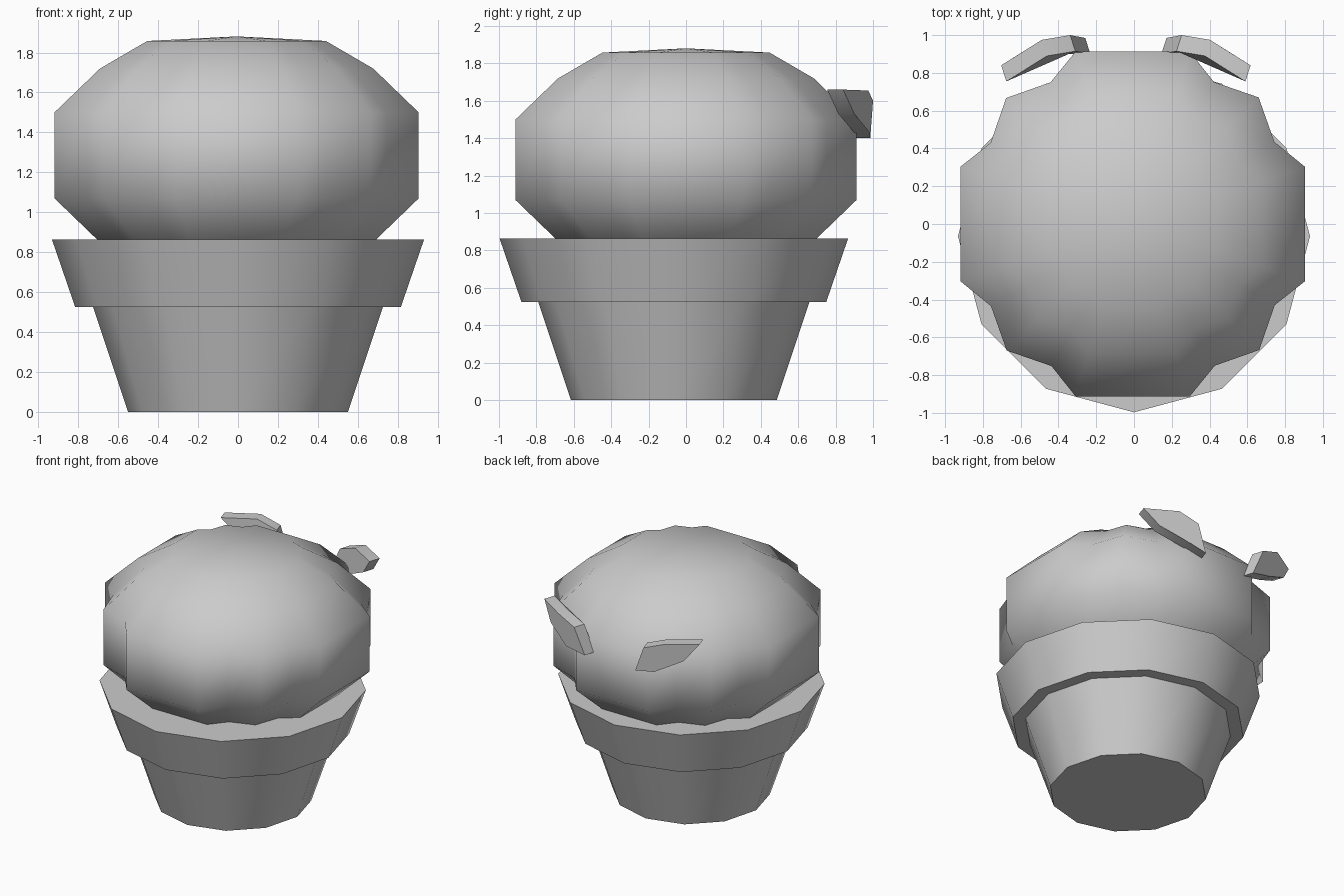
import bpy, bmesh, math
from mathutils import Vector

if "Cube" in bpy.data.objects:
    bpy.data.objects.remove(bpy.data.objects["Cube"])

grey = bpy.data.materials.new("light_grey")
grey.use_nodes = True
grey.diffuse_color = (0.6, 0.6, 0.6, 1)
grey.node_tree.nodes["Principled BSDF"].inputs["Base Color"].default_value = (0.6, 0.6, 0.6, 1)


def loft(name, rings, location=(0, 0, 0), angle=None):
    """Skin a list of equally long point rings and cap both ends."""
    bm = bmesh.new()
    loops = [[bm.verts.new(p) for p in ring] for ring in rings]
    n = len(loops[0])
    for a, b in zip(loops, loops[1:]):
        for i in range(n):
            j = (i + 1) % n
            bm.faces.new((a[i], a[j], b[j], b[i]))
    bm.faces.new(loops[0][::-1])
    bm.faces.new(loops[-1])
    bmesh.ops.recalc_face_normals(bm, faces=bm.faces)
    mesh = bpy.data.meshes.new(name)
    bm.to_mesh(mesh)
    bm.free()
    mesh.materials.append(grey)
    obj = bpy.data.objects.new(name, mesh)
    obj.location = location
    bpy.context.collection.objects.link(obj)
    if angle:
        bpy.ops.object.select_all(action="DESELECT")
        obj.select_set(True)
        bpy.context.view_layer.objects.active = obj
        bpy.ops.object.shade_smooth_by_angle(angle=math.radians(angle))
    return obj


def circle(r, z, n=12):
    return [(r * math.cos(math.tau * i / n), r * math.sin(math.tau * i / n), z) for i in range(n)]


# Pot: tapered base and wider rim
loft("pot_base", [circle(0.55, 0), circle(0.725, 0.525)], (0, -0.065, 0), 40)
loft("pot_rim", [circle(0.815, 0.525), circle(0.932, 0.865)], (0, -0.065, 0), 40)

# Plant body: ribbed outline, one quarter repeated around the axis
quarter = [(0.912, -0.303), (0.912, 0.303), (0.75, 0.435), (0.667, 0.67), (0.43, 0.752)]
outline = []
for x, y in quarter:
    outline.append((x, y))
for turn in range(3):
    outline += [(-y, x) for x, y in outline[-len(quarter):]]

# Height above the middle and scale of each ring
profile = [(0.215, 1.0), (0.435, 0.75), (0.573, 0.49), (0.595, 0.02)]
levels = [(-h, s) for h, s in reversed(profile)] + profile
rings = [[(x * s, y * s, h) for x, y in outline] for h, s in levels]
body = loft("plant_body", rings, (-0.007, 0, 1.285))

# Soft rounded shading over the ribs
body.data.shade_smooth()
body.data.normals_split_custom_set_from_vertices(
    [Vector((v.co.x, v.co.y, v.co.z * 2.0)).normalized() for v in body.data.vertices])

# Leaves: thick curved blades, mirrored at the back
blade = [(0.66, 0.84, 1.66), (0.445, 0.975, 1.655), (0.295, 1.0, 1.6),
         (0.215, 0.985, 1.4), (0.375, 0.985, 1.43), (0.565, 0.9, 1.53)]
for side, name in ((1, "left_leaf"), (-1, "right_leaf")):
    outer = [(side * x, y, z) for x, y, z in blade]
    inner = [(side * (x - 0.027), y - 0.085, z) for x, y, z in blade]
    loft(name, [inner, outer], (-0.043, 0, 0), 40)
